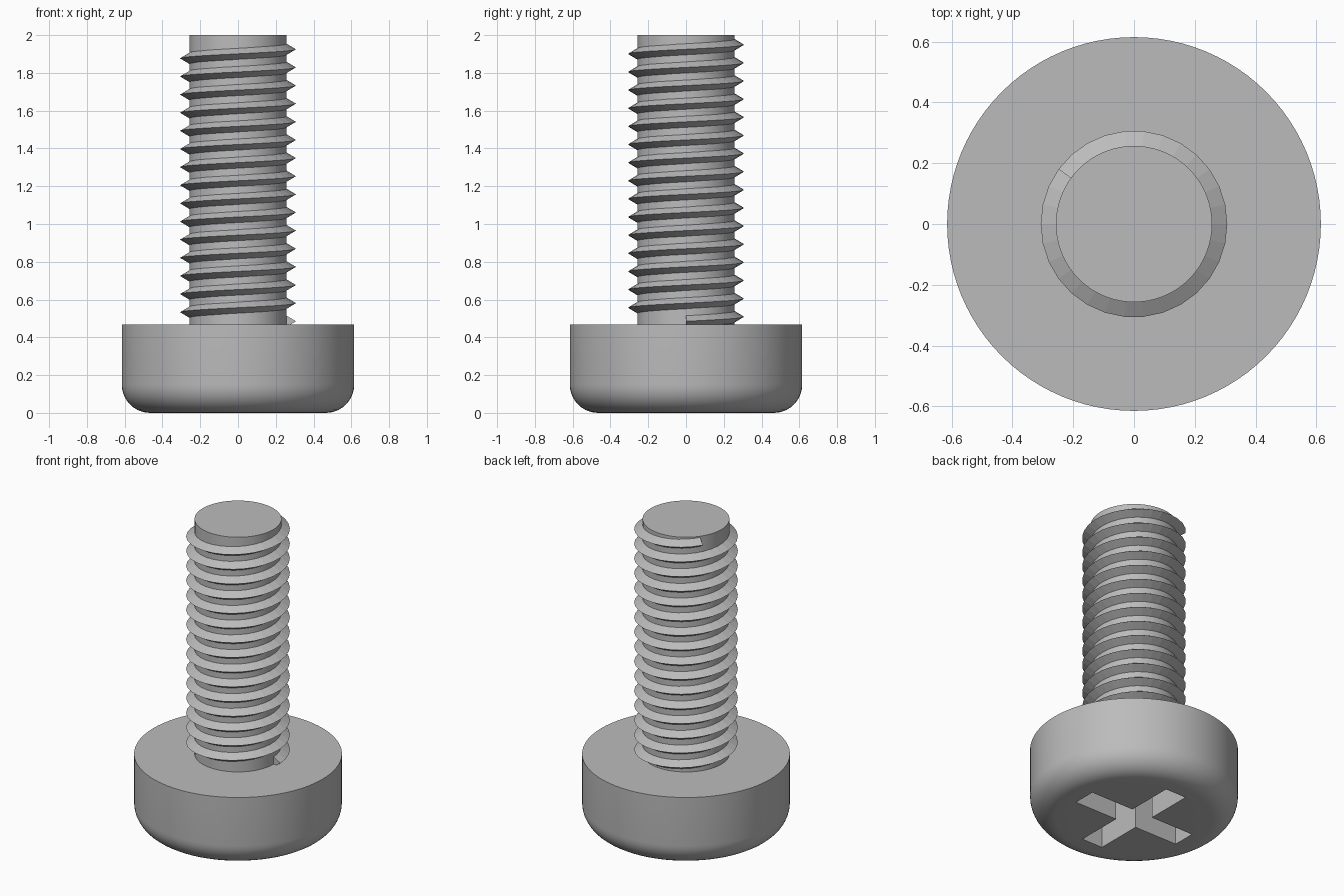
import bpy, bmesh
from math import sin, cos, pi, radians

HEAD_R, HEAD_H, FILLET = 0.615, 0.467, 0.15
CORE_R, CREST_R = 0.257, 0.307
PITCH, TURNS, START_Z, STEPS = 0.096, 15.4, 0.485, 30

if "Cube" in bpy.data.objects:
    bpy.data.objects.remove(bpy.data.objects["Cube"])

steel = bpy.data.materials.new("grey_steel")
steel.use_nodes = True
grey = (0.5, 0.5, 0.5, 1)
steel.diffuse_color = grey
steel.node_tree.nodes["Principled BSDF"].inputs["Base Color"].default_value = grey


def loft(name, rings):
    """Skin a list of closed rings and cap both ends."""
    bm = bmesh.new()
    loops = [[bm.verts.new(p) for p in ring] for ring in rings]
    n = len(loops[0])
    for a, b in zip(loops, loops[1:]):
        for i in range(n):
            j = (i + 1) % n
            bm.faces.new((a[i], a[j], b[j], b[i]))
    bm.faces.new(loops[0][::-1])
    bm.faces.new(loops[-1])
    bmesh.ops.recalc_face_normals(bm, faces=bm.faces)
    mesh = bpy.data.meshes.new(name)
    bm.to_mesh(mesh)
    bm.free()
    mesh.materials.append(steel)
    obj = bpy.data.objects.new(name, mesh)
    bpy.context.collection.objects.link(obj)
    return obj


def circle(r, z, n=96):
    return [(r * cos(2 * pi * i / n), r * sin(2 * pi * i / n), z) for i in range(n)]


def activate(obj):
    bpy.ops.object.select_all(action="DESELECT")
    obj.select_set(True)
    bpy.context.view_layer.objects.active = obj


def smooth(obj):
    activate(obj)
    bpy.ops.object.shade_smooth_by_angle(angle=radians(30))


# Pan head with a rounded lower rim
arc = [i * pi / 20 for i in range(11)]
rim = [circle(HEAD_R - FILLET + FILLET * sin(a), FILLET - FILLET * cos(a)) for a in arc]
head = loft("screw_head", rim + [circle(HEAD_R, HEAD_H)])

# Cross recess cut into the underside of the head
arm, half = 0.385, 0.075
quarter = [(arm, -half), (arm, half), (half, half)]
cross = []
for k in range(4):
    c, s = round(cos(k * pi / 2)), round(sin(k * pi / 2))
    cross += [(x * c - y * s, x * s + y * c) for x, y in quarter]
cutter = loft("recess_cutter", [[(x, y, z) for x, y in cross] for z in (-0.1, 0.25)])
cutter.hide_render = True
cut = head.modifiers.new("cross_recess", "BOOLEAN")
cut.operation, cut.solver, cut.object = "DIFFERENCE", "EXACT", cutter
activate(head)
bpy.ops.object.modifier_apply(modifier=cut.name)
bpy.data.objects.remove(cutter)
smooth(head)

# Plain round shank
smooth(loft("shank", [circle(CORE_R, HEAD_H - 0.02), circle(CORE_R, 2)]))

# Helical thread with a triangular section, its root sunk into the shank
root, half_base = CORE_R - 0.007, 0.034
sections = []
for i in range(round(TURNS * STEPS) + 1):
    a = 2 * pi * i / STEPS
    z = START_Z + PITCH * i / STEPS
    sections.append([(r * cos(a), r * sin(a), z + dz)
                     for r, dz in ((root, -half_base), (CREST_R, 0), (root, half_base))])
loft("thread", sections)
